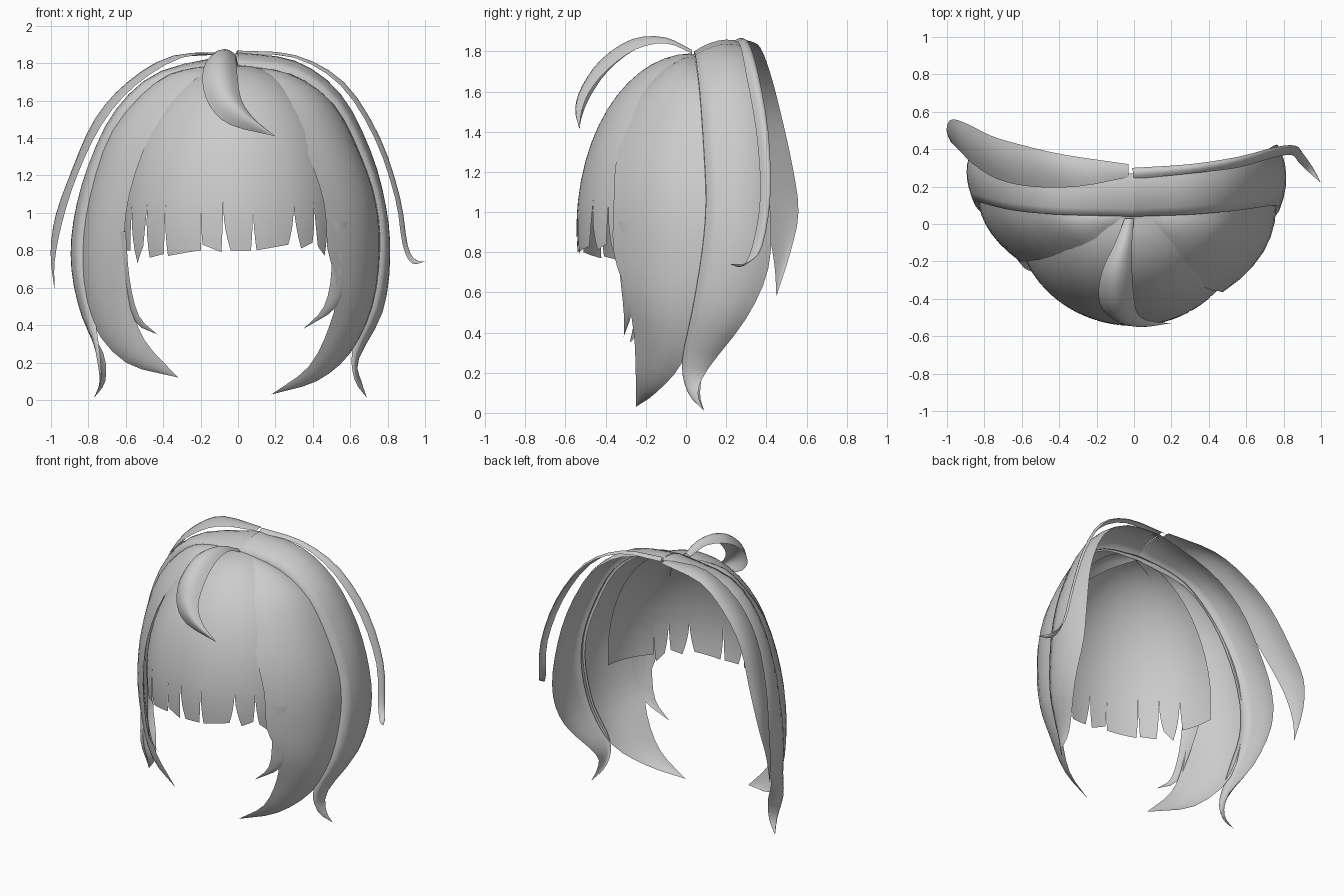
import bpy
import bmesh
import math
from mathutils import Vector

if "Cube" in bpy.data.objects:
    bpy.data.objects.remove(bpy.data.objects["Cube"], do_unlink=True)

# One flat colour for all the hair
grey = bpy.data.materials.new("hair_grey")
grey.use_nodes = True
colour = (0.6, 0.6, 0.6, 1)
grey.diffuse_color = colour
grey.node_tree.nodes["Principled BSDF"].inputs["Base Color"].default_value = colour

HEAD = Vector((0, 0.05, 0.9))


def sheet(name, grids):
    """Smooth open surface through grids of points, welded and facing away from the head."""
    bm = bmesh.new()
    for rows in grids:
        grid = [[bm.verts.new(point) for point in row] for row in rows]
        for upper, lower in zip(grid, grid[1:]):
            for i in range(len(upper) - 1):
                bm.faces.new((upper[i], lower[i], lower[i + 1], upper[i + 1]))
    bmesh.ops.remove_doubles(bm, verts=bm.verts, dist=0.0005)
    bm.normal_update()
    facing = sum(f.normal.dot(f.calc_center_median() - HEAD) * f.calc_area() for f in bm.faces)
    if facing < 0:
        bmesh.ops.reverse_faces(bm, faces=bm.faces)
    mesh = bpy.data.meshes.new(name)
    bm.to_mesh(mesh)
    bm.free()
    mesh.materials.append(grey)
    mesh.polygons.foreach_set("use_smooth", [True] * len(mesh.polygons))
    part = bpy.data.objects.new(name, mesh)
    bpy.context.collection.objects.link(part)


def smooth_path(points, steps=3):
    """Catmull-Rom curve through the points."""
    pts = [Vector(p) for p in points]
    pts = [2 * pts[0] - pts[1]] + pts + [2 * pts[-1] - pts[-2]]
    path = []
    for a, b, c, d in zip(pts, pts[1:], pts[2:], pts[3:]):
        for k in range(steps):
            t = k / steps
            path.append(b + (c - a) * t / 2 + (2 * a - 5 * b + 4 * c - d) * t * t / 2
                        + (3 * b - a - 3 * c + d) * t ** 3 / 2)
    return path + [pts[-2]]


def lock(name, front, rear, tip, bulge, rim=0, across=6):
    """Curved lock between two edges which meet at the tip, with an optional turned-in front rim."""
    rows = []
    for a, b in zip(smooth_path(front + [tip]), smooth_path(rear + [tip])):
        width = (b - a).length
        outward = ((a + b) / 2 - HEAD).normalized() * width * bulge
        row = []
        for i in range(across + 1):
            t = i / across
            row.append(a.lerp(b, t) + outward * 4 * t * (1 - t))
        if rim:
            row.insert(0, a + (HEAD - a).normalized() * rim * min(1, width / 0.2))
        rows.append(row)
    sheet(name, [rows])


# Fringe: a quarter ellipsoid, wider on the right, whose hem splits into separate ends
FRINGE_Z, FRINGE_H = 0.92, 0.87
HEM = 1.06
COLUMNS = 5


def half_width(x):
    return 0.63 if x < 0 else 0.6


def dome_point(angle, z):
    ring = math.sqrt(max(0, 1 - ((z - FRINGE_Z) / FRINGE_H) ** 2))
    side = math.sin(angle)
    return (half_width(side) * side * ring, 0.03 - 0.575 * math.cos(angle) * ring, z)


def dome_angle(x):
    return math.asin(max(-1, min(1, x / half_width(x))))


# Fringe ends: top left, top right, bottom left, bottom right, heights of both corners
ends = [
    (-.63, -.57, -.63, -.58, .8, .8),
    (-.57, -.49, -.55, -.51, .73, .82),
    (-.49, -.39, -.48, -.4, .76, .78),
    (-.39, -.2, -.38, -.2, .77, .8),
    (-.2, -.08, -.19, -.09, .83, .79),
    (-.08, .08, -.04, .07, .8, .8),
    (.08, .3, .1, .27, .8, .83),
    (.3, .41, .34, .4, .81, .84),
    (.41, .48, .43, .47, .82, .77),
    (.48, .6, .48, .6, .82, .84),
]
fringe = []
hem_tilt = math.asin((HEM - FRINGE_Z) / FRINGE_H)
for top_l, top_r, low_l, low_r, z_l, z_r in ends:
    a_l, a_r, b_l, b_r = (dome_angle(x) for x in (top_l, top_r, low_l, low_r))
    shares = [j / COLUMNS for j in range(COLUMNS + 1)]
    rows = []
    for i in range(12):
        tilt = math.pi / 2 + (hem_tilt - math.pi / 2) * i / 12
        z = FRINGE_Z + FRINGE_H * math.sin(tilt)
        rows.append([dome_point(a_l + (a_r - a_l) * s, z) for s in shares])
    for i in range(6):
        t = i / 5
        left = a_l + (b_l - a_l) * t * t
        right = a_r + (b_r - a_r) * t * t
        rows.append([dome_point(left + (right - left) * s,
                                HEM + (z_l + (z_r - z_l) * s - HEM) * t) for s in shares])
    fringe.append(rows)
sheet("fringe", fringe)

# Long side locks that frame the face, their upper front edges sinking into the fringe
lock("left_side_lock",
     [(0, .02, 1.77), (.14, -.12, 1.7), (.27, -.24, 1.57), (.38, -.34, 1.3), (.46, -.36, 1.05),
      (.48, -.36, .8), (.53, -.3, .6), (.49, -.26, .4), (.38, -.25, .18)],
     [(0, .05, 1.79), (.3, .06, 1.73), (.52, .08, 1.57), (.66, .1, 1.3), (.74, .11, 1.05),
      (.76, .1, .8), (.72, .05, .5), (.6, -.02, .25), (.42, -.15, .1)],
     (.18, -.25, .03), .14)
lock("right_side_lock",
     [(0, .02, 1.77), (-.14, -.04, 1.75), (-.27, -.11, 1.68), (-.46, -.18, 1.43),
      (-.58, -.2, 1.1), (-.61, -.2, .8), (-.58, -.2, .55), (-.5, -.22, .32)],
     [(0, .05, 1.79), (-.25, .05, 1.77), (-.45, .06, 1.69), (-.67, .08, 1.44), (-.79, .12, 1.1),
      (-.83, .1, .75), (-.78, .05, .42), (-.6, -.1, .2)],
     (-.32, -.25, .12), .11)

# Short wisps in front of the side locks
lock("left_wisp",
     [(.48, -.35, .95), (.5, -.33, .7), (.46, -.31, .5)],
     [(.6, -.25, .95), (.6, -.25, .7), (.53, -.27, .5)],
     (.35, -.31, .38), .08)
lock("right_wisp",
     [(-.6, -.22, .9), (-.58, -.24, .65), (-.53, -.26, .45)],
     [(-.66, -.1, .9), (-.61, -.15, .65), (-.55, -.22, .42)],
     (-.43, -.28, .35), .08)

# Bands over the crown, with turned-in front rims, curling out at the ends
lock("left_band",
     [(0, .04, 1.8), (.3, .05, 1.76), (.53, .07, 1.59), (.68, .09, 1.3), (.76, .1, 1.05),
      (.78, .08, .8), (.74, .03, .5), (.63, -.02, .25), (.63, .01, .1)],
     [(0, .27, 1.85), (.3, .3, 1.8), (.53, .33, 1.63), (.68, .38, 1.33), (.75, .42, 1),
      (.77, .41, .72), (.75, .3, .47), (.64, .11, .22), (.66, .06, .1)],
     (.69, .09, .01), .12, rim=.04)
lock("right_band",
     [(0, .04, 1.8), (-.4, .05, 1.74), (-.63, .07, 1.54), (-.77, .1, 1.25), (-.84, .12, .95),
      (-.85, .1, .7), (-.8, .04, .45), (-.76, -.02, .25), (-.74, .02, .1)],
     [(0, .27, 1.85), (-.4, .27, 1.74), (-.64, .3, 1.54), (-.79, .33, 1.24), (-.87, .36, .95),
      (-.88, .34, .7), (-.83, .22, .45), (-.72, .1, .25), (-.71, .07, .1)],
     (-.77, .09, .01), .1, rim=.04)

# Loose strands standing off the bands
lock("left_loose_strand",
     [(0, .24, 1.85), (.3, .27, 1.83), (.55, .3, 1.68), (.73, .35, 1.4), (.84, .37, 1.08),
      (.88, .33, .83), (.93, .28, .73)],
     [(-.01, .3, 1.85), (.3, .32, 1.83), (.56, .36, 1.69), (.75, .41, 1.4), (.86, .42, 1.08),
      (.9, .38, .83), (.95, .31, .75)],
     (1, .22, .74), .3)
lock("right_loose_strand",
     [(-.03, .25, 1.85), (-.3, .2, 1.83), (-.55, .2, 1.68), (-.73, .24, 1.47), (-.86, .32, 1.2),
      (-.94, .4, .95), (-.98, .44, .74)],
     [(-.03, .32, 1.85), (-.37, .37, 1.82), (-.59, .42, 1.69), (-.76, .47, 1.5),
      (-.88, .53, 1.23), (-.97, .56, 1), (-1, .52, .8)],
     (-.98, .45, .58), .1)

# Springy curl arching forward from the crown, strongly rounded across
lock("crown_curl",
     [(-.05, .03, 1.79), (-.1, -.1, 1.84), (-.17, -.25, 1.81), (-.19, -.39, 1.7),
      (-.15, -.48, 1.57), (-.04, -.52, 1.47)],
     [(0, .03, 1.79), (-.01, -.1, 1.84), (-.01, -.25, 1.81), (0, -.39, 1.71), (.02, -.48, 1.6),
      (.09, -.52, 1.5)],
     (.2, -.53, 1.41), .34)
